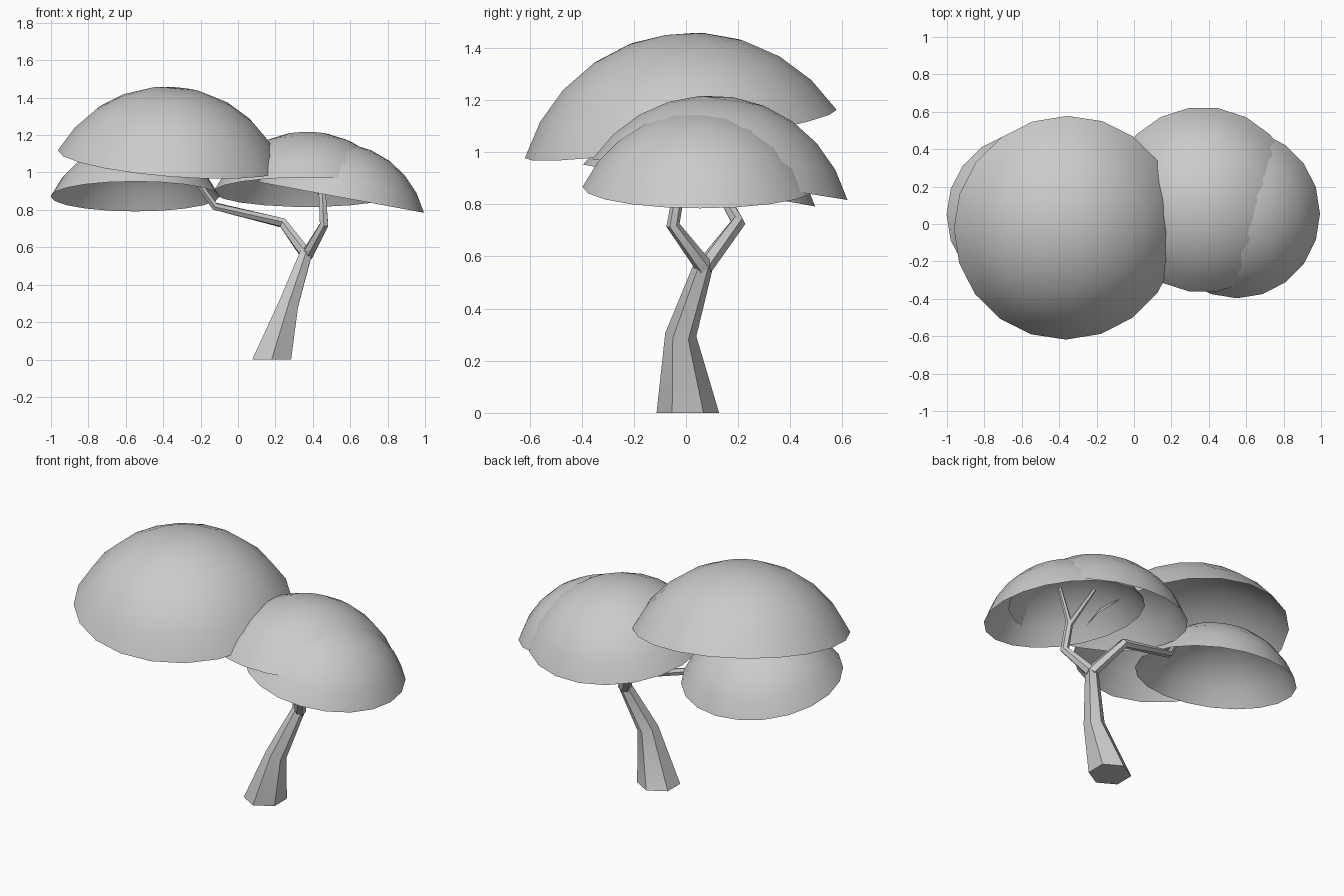
import bpy, bmesh
from math import sin, cos, pi, asin, radians
from mathutils import Vector

if "Cube" in bpy.data.objects:
    bpy.data.objects.remove(bpy.data.objects["Cube"])

UP = Vector((0, 0, 1))


def finish(name, bm, angle):
    bmesh.ops.recalc_face_normals(bm, faces=bm.faces)
    mesh = bpy.data.meshes.new(name)
    bm.to_mesh(mesh)
    bm.free()
    ob = bpy.data.objects.new(name, mesh)
    bpy.context.collection.objects.link(ob)
    bpy.ops.object.select_all(action='DESELECT')
    ob.select_set(True)
    bpy.context.view_layer.objects.active = ob
    bpy.ops.object.shade_smooth_by_angle(angle=radians(angle))
    return ob


def loft(bm, rings):
    n = len(rings[0])
    for a, b in zip(rings, rings[1:]):
        for i in range(n):
            j = (i + 1) % n
            bm.faces.new((a[i], a[j], b[j], b[i]))


def dome(name, centre, r, h, axis, turn=0, sides=20, steps=5):
    """Open spherical cap: rim centre, rim radius, height, tilted axis."""
    R = (r * r + h * h) / (2 * h)
    full = asin(r / R)
    q = UP.rotation_difference(Vector(axis))
    c = Vector(centre)
    bm = bmesh.new()
    rings = []
    for k in range(steps, 0, -1):
        t = full * k / steps
        ring = []
        for i in range(sides):
            a = 2 * pi * i / sides + radians(turn)
            p = Vector((R * sin(t) * cos(a), R * sin(t) * sin(a), R * cos(t) - R + h))
            ring.append(bm.verts.new(c + q @ p))
        rings.append(ring)
    loft(bm, rings)
    tip = bm.verts.new(c + q @ Vector((0, 0, h)))
    top = rings[-1]
    for i in range(sides):
        bm.faces.new((top[i], top[(i + 1) % sides], tip))
    ob = finish(name, bm, 40)
    # open shell: make sure the outside faces away from the ground
    if sum(p.normal.z for p in ob.data.polygons) < 0:
        ob.data.flip_normals()


def limb(name, path, flat_start=False, sides=6):
    """Tapered faceted tube through (x, y, z, radius) points."""
    pts = [Vector(p[:3]) for p in path]
    bm = bmesh.new()
    rings = []
    for i, p in enumerate(pts):
        before = (p - pts[i - 1]).normalized() if i else Vector()
        after = (pts[i + 1] - p).normalized() if i + 1 < len(pts) else Vector()
        d = UP if flat_start and i == 0 else before + after
        q = UP.rotation_difference(d.normalized())
        ring = []
        for k in range(sides):
            a = 2 * pi * (k + 0.5) / sides
            ring.append(bm.verts.new(p + q @ Vector((cos(a), sin(a), 0)) * path[i][3]))
        rings.append(ring)
    loft(bm, rings)
    bm.faces.new(rings[0])
    bm.faces.new(rings[-1])
    finish(name, bm, 50)


# Foliage domes
dome("canopy_large", (-0.36, -0.02, 1.07), 0.605, 0.385, (0.08, -0.155, 1))
dome("canopy_lower_left", (-0.55, 0.05, 0.872), 0.452, 0.29, (0, 0.18, 1))
dome("canopy_rear_right", (0.37, 0.13, 0.895), 0.502, 0.32, (0, 0.16, 1), turn=9)
dome("canopy_right", (0.55, 0.055, 0.867), 0.452, 0.29, (0.185, 0, 1))

# Leaning trunk
limb("trunk", [(0.18, 0.007, 0, 0.12), (0.272, -0.02, 0.30, 0.06),
               (0.368, 0.072, 0.58, 0.036)], flat_start=True)

# Long branch to the large canopy
limb("long_branch", [(0.365, 0.07, 0.56, 0.034), (0.24, 0.20, 0.73, 0.028),
                     (-0.125, 0.15, 0.82, 0.022), (-0.34, 0.03, 1.12, 0.014)])

# Short branch with its twigs
limb("short_branch", [(0.37, 0.07, 0.56, 0.034), (0.46, -0.05, 0.72, 0.026),
                      (0.45, -0.02, 0.89, 0.022)])
for name, end in (("twig_right", (0.52, -0.02, 1.08, 0.010)),
                  ("twig_left", (0.36, 0.09, 1.08, 0.010))):
    limb(name, [(0.45, -0.02, 0.87, 0.018), end])
